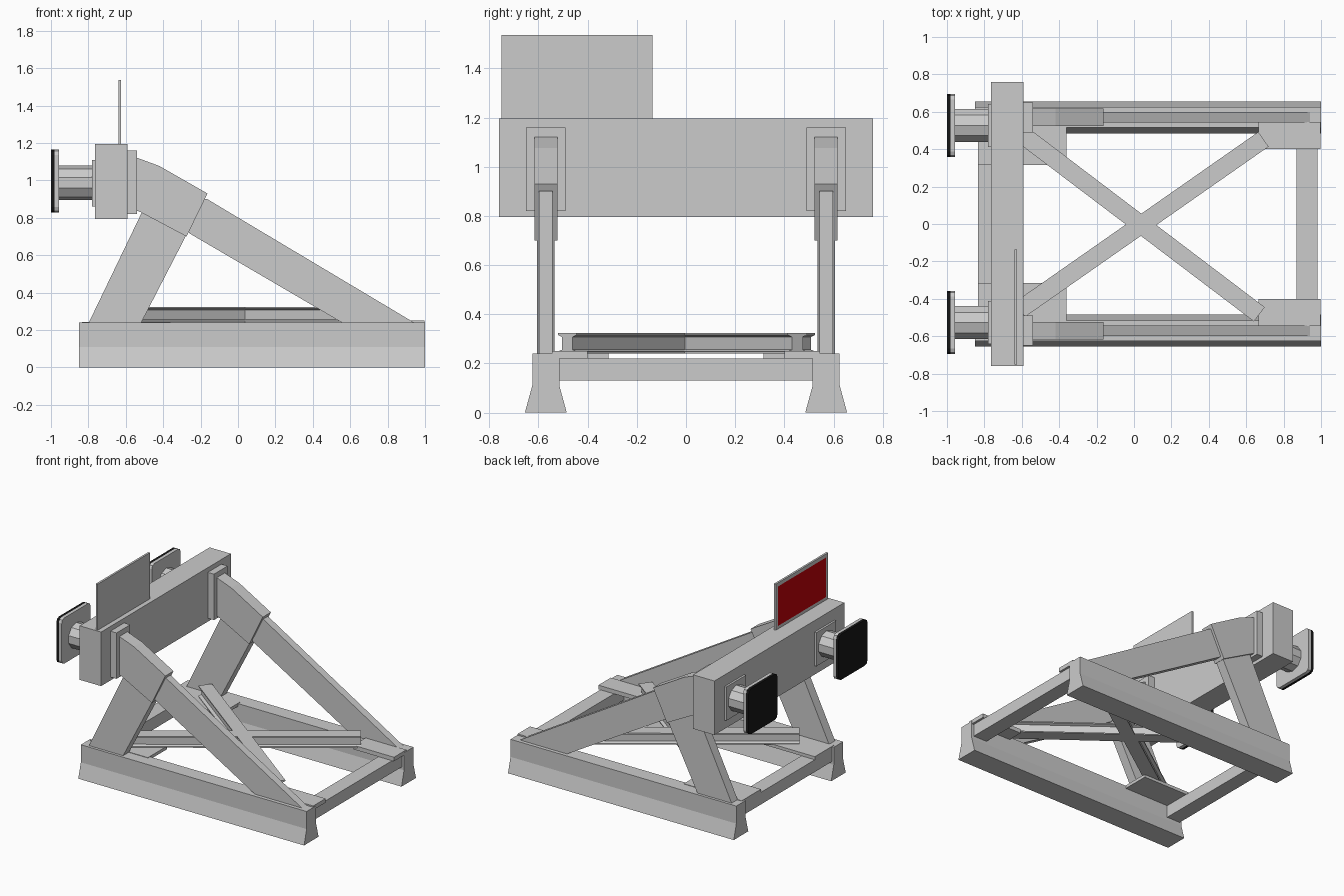
import bpy, bmesh, math
from mathutils import Vector, Matrix

if "Cube" in bpy.data.objects:
    bpy.data.objects.remove(bpy.data.objects["Cube"])


def material(name, color):
    m = bpy.data.materials.new(name)
    m.diffuse_color = (*color, 1)
    m.use_nodes = True
    m.node_tree.nodes["Principled BSDF"].inputs["Base Color"].default_value = m.diffuse_color
    return m


RED = material("sign_red", (0.55, 0.0, 0.003))
BLACK = material("rubber_black", (0.008, 0.008, 0.008))


def finish(name, bm, mats=()):
    bmesh.ops.recalc_face_normals(bm, faces=bm.faces)
    me = bpy.data.meshes.new(name)
    bm.to_mesh(me)
    bm.free()
    for m in mats:
        me.materials.append(m)
    ob = bpy.data.objects.new(name, me)
    bpy.context.collection.objects.link(ob)
    return ob


def prism(name, pts, a, b, axis="x", mats=()):
    """Extrude a profile: (y, z) points along x, or (x, z) points along y."""
    def place(p, d):
        return (d, p[0], p[1]) if axis == "x" else (p[0], d, p[1])
    bm = bmesh.new()
    face = bm.faces.new([bm.verts.new(place(p, a)) for p in pts])
    ext = bmesh.ops.extrude_face_region(bm, geom=[face])["geom"]
    move = Vector(place((0, 0), b - a))
    bmesh.ops.translate(bm, vec=move, verts=[v for v in ext if isinstance(v, bmesh.types.BMVert)])
    return finish(name, bm, mats)


def box(name, x, y, z, mats=()):
    pts = [(y[0], z[0]), (y[1], z[0]), (y[1], z[1]), (y[0], z[1])]
    return prism(name, pts, x[0], x[1], "x", mats)


def rounded_square(cy, cz, half, r, steps=2):
    pts = []
    for q, (sy, sz) in enumerate([(1, 1), (-1, 1), (-1, -1), (1, -1)]):
        for i in range(steps + 1):
            t = math.radians(90 * (q + i / steps))
            pts.append((cy + sy * (half - r) + r * math.cos(t),
                        cz + sz * (half - r) + r * math.sin(t)))
    return pts


def ring(cy, cz, r, n):
    return [(cy + r * math.cos(2 * math.pi * (i + 0.5) / n),
             cz + r * math.sin(2 * math.pi * (i + 0.5) / n)) for i in range(n)]


def i_beam(name, p0, p1, half, web, z0, z1, t):
    # Symmetric flanged section, laid from p0 to p1
    right = [(half, z0), (half, z0 + t), (web, z0 + 2 * t),
             (web, z1 - 2 * t), (half, z1 - t), (half, z1)]
    pts = right + [(-y, z) for y, z in reversed(right)]
    d = Vector(p1) - Vector(p0)
    ob = prism(name, pts, 0, d.length)
    ob.location = (p0[0], p0[1], 0)
    ob.rotation_euler.z = math.atan2(d.y, d.x)


for s, side in ((-1, "front"), (1, "back")):
    c = s * 0.57
    # Base rail with splayed foot
    prism(f"{side}_base_rail", [(c - .085, 0), (c + .085, 0), (c + .055, .11),
          (c + .055, .24), (c - .055, .24), (c - .055, .11)], -.85, 1.0)
    # Steep leg and long sloping brace
    prism(f"{side}_leg", [(-.80, .235), (-.52, .235), (-.275, .71), (-.30, .90), (-.48, .90)],
          c - .035, c + .035, "y")
    prism(f"{side}_brace", [(.564, .235), (.95, .235), (-.168, .902), (-.30, .90), (-.26, .717)],
          c - .028, c + .028, "y")
    # Bent head joining leg and brace to the bumper beam
    prism(f"{side}_head", [(-.545, 1.123), (-.42, 1.077), (-.163, .93), (-.275, .70),
          (-.52, .83), (-.545, .84)], c - .047, c + .047, "y")
    box(f"{side}_head_plate", (-.59, -.54), (c - .08, c + .08), (.82, 1.16))
    # Corner gussets
    box(f"{side}_rear_gusset", (.665, .998), sorted((s * .40, s * .545)), (.22, .25))
    box(f"{side}_fore_gusset", (-.835, -.36), sorted((s * .315, s * .54)), (.22, .243))
    # Buffer: mount, stem, plate and rubber face
    b = s * .527
    box(f"{side}_buffer_mount", (-.78, -.76), (b - .115, b + .115), (.86, 1.11))
    prism(f"{side}_buffer_stem", ring(b, .987, .093, 10), -.965, -.77)
    sq = rounded_square(b, .997, .169, .03)
    prism(f"{side}_buffer_plate", sq, -.98, -.957)
    prism(f"{side}_buffer_face", sq, -1.0, -.98, "x", [BLACK])

# Bumper beam and ground cross members
box("bumper_beam", (-.765, -.59), (-.76, .76), (.795, 1.195))
box("rear_cross_member", (.87, .982), (-.53, .53), (.13, .22))
box("fore_cross_member", (-.835, -.725), (-.53, .53), (.13, .22))

# Crossed diagonal beams
i_beam("diagonal_beam_a", (-.61, .487), (.67, -.483), .048, .027, .24, .324, .008)
i_beam("diagonal_beam_b", (-.61, -.457), (.692, .453), .048, .027, .24, .324, .008)

# Warning sign: grey board with a red inset panel facing the track
grey = material("sign_grey", (.8, .8, .8))
sign = box("warning_sign", (-.64, -.625), (-.75, -.137), (1.19, 1.536), [grey, RED])
bm = bmesh.new()
bm.from_mesh(sign.data)
front = min(bm.faces, key=lambda f: f.calc_center_median().x)
bmesh.ops.inset_region(bm, faces=[front], thickness=.038)
front = min(bm.faces, key=lambda f: (round(f.calc_center_median().x, 4),
            (f.calc_center_median() - Vector((-.64, -.4435, 1.363))).length))
front.material_index = 1
bm.to_mesh(sign.data)
bm.free()
